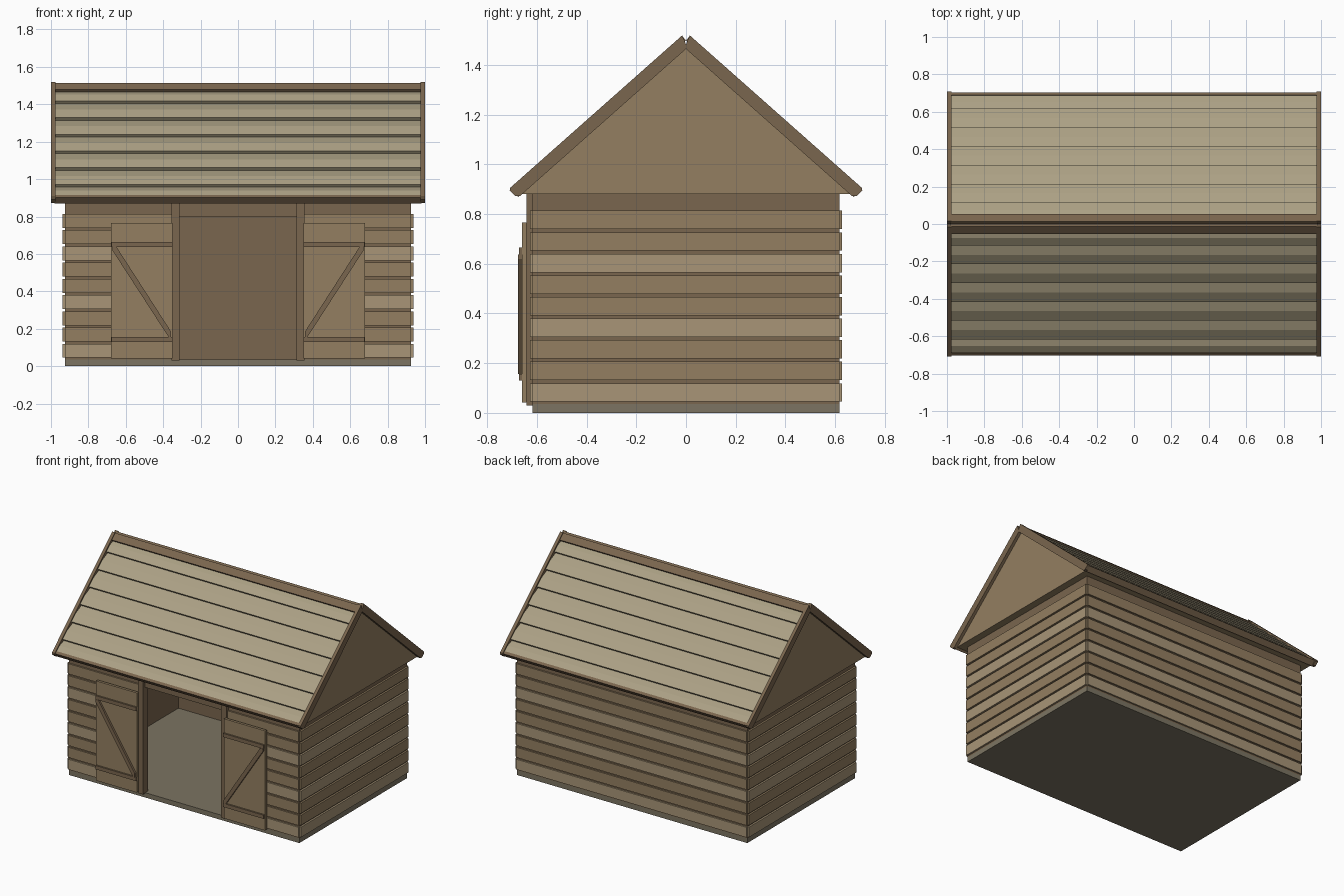
import bpy, math
from math import sin, cos, pi

if "Cube" in bpy.data.objects:
    bpy.data.objects.remove(bpy.data.objects["Cube"])

def mat(name, rgb):
    m = bpy.data.materials.new(name)
    m.diffuse_color = [((c / 255 + 0.055) / 1.055) ** 2.4 for c in rgb] + [1]
    m.use_nodes = True
    m.node_tree.nodes["Principled BSDF"].inputs["Base Color"].default_value = m.diffuse_color
    return m

WOOD = mat("wood", (148, 127, 97))
PALE = mat("pale_wood", (168, 149, 119))
DARK = mat("dark_wood", (122, 102, 78))
ROOF = mat("roof_wood", (172, 161, 133))
FLOOR = mat("floor_grey", (124, 116, 98))

def mesh(name, verts, faces, m):
    me = bpy.data.meshes.new(name)
    me.from_pydata(verts, [], faces)
    me.materials.append(m)
    ob = bpy.data.objects.new(name, me)
    bpy.context.collection.objects.link(ob)
    return ob

def prism(name, outline, put, a, b, m):
    """Extrude a 2D outline; put(u, v, w) places a point, w runs a to b."""
    n = len(outline)
    verts = [put(u, v, w) for w in (a, b) for u, v in outline]
    faces = [tuple(range(n))[::-1], tuple(range(n, 2 * n))]
    faces += [(i, (i + 1) % n, n + (i + 1) % n, n + i) for i in range(n)]
    ob = mesh(name, verts, faces, m)
    import bmesh
    bm = bmesh.new()
    bm.from_mesh(ob.data)
    bmesh.ops.recalc_face_normals(bm, faces=bm.faces)
    bm.to_mesh(ob.data)
    bm.free()
    return ob

def box(name, x, y, z, m):
    rect = [(x[0], y[0]), (x[1], y[0]), (x[1], y[1]), (x[0], y[1])]
    return prism(name, rect, lambda u, v, w: (u, v, w), z[0], z[1], m)

def span(s, a, b):
    return tuple(sorted((s * a, s * b)))

W, D, TOP = 0.925, 0.617, 0.88

# Floor slab
box("floor", (-W, W), (-D, D), (0, 0.035), FLOOR)

# Wall cores with a door opening at the front
box("back_wall", (-W, W), (D - 0.03, D), (0.035, TOP), DARK)
box("door_header", (-0.32, 0.32), (-D, -D + 0.03), (0.80, TOP), DARK)
for s, side in ((-1, "left"), (1, "right")):
    box(side + "_wall", span(s, W - 0.035, W), (-D + 0.03, D - 0.03), (0.035, TOP), DARK)
    box(side + "_front_wall", span(s, 0.32, W), (-D, -D + 0.03), (0.035, TOP), DARK)

# Horizontal planks, every third one pale
for i in range(9):
    z = (0.045 + 0.0868 * i, 0.045 + 0.0868 * i + 0.074)
    m = PALE if i % 3 == 0 else WOOD
    box("back_plank", (-W, W), (D, D + 0.011), z, m)
    for s in (-1, 1):
        box("side_plank", span(s, W, W + 0.013), (-D, D), z, m)
        box("front_plank", span(s, 0.355, W), (-D - 0.011, -D), z, m)

# Door posts and open doors with braces
for s in (-1, 1):
    box("door_post", span(s, 0.314, 0.356), (-0.641, -D + 0.03), (0.03, TOP), DARK)
    box("door", span(s, 0.35, 0.68), (-0.66, -0.641), (0.042, 0.766), WOOD)
    for z in (0.130, 0.638):
        box("door_batten", span(s, 0.35, 0.675), (-0.672, -0.66), (z, z + 0.027), DARK)
    brace = [(0.358, 0.157), (0.358, 0.185), (0.65, 0.638), (0.672, 0.638), (0.672, 0.62), (0.372, 0.157)]
    prism("door_brace", brace, lambda u, v, w: (s * u, w, v), -0.675, -0.66, DARK)

# Solid roof core with flat soffit and gables
A = math.atan(0.886)
RIDGE = 1.475
half = (RIDGE - TOP) / 0.886
prism("gable_core", [(-half, TOP), (half, TOP), (0, RIDGE)],
      lambda u, v, w: (w, u, v), -0.978, 0.978, WOOD)

# Roof parts drawn as (distance down slope, height off slope) outlines
edges = [0.02, 0.124, 0.258, 0.392, 0.527, 0.661, 0.795, 0.892]
for s in (-1, 1):
    def put(u, v, w):
        return (w, s * (u * cos(A) + v * sin(A)), RIDGE - u * sin(A) + v * cos(A))
    for a, b in zip(edges, edges[1:]):
        prism("roof_board", [(a, -0.004), (b, -0.004), (b, 0.033), ((a + b) / 2, 0.033), (a, 0.014)],
              put, -0.982, 0.982, ROOF)
    prism("ridge_board", [(-0.016, 0.018), (0.037, 0.012), (0.037, 0.037), (-0.016, 0.037)],
          put, -0.982, 0.982, DARK)
    prism("eave_board", [(0.888, -0.006), (0.908, -0.006), (0.908, 0.037), (0.888, 0.037)],
          put, -0.982, 0.982, DARK)
    barge = [(-0.018, 0.043), (0.0, -0.008), (0.900, -0.008), (0.913, 0.005), (0.916, 0.036), (0.908, 0.043)]
    for e in (-1, 1):
        prism("barge_board", barge, put, e * 0.977, e * 1.0, DARK)
